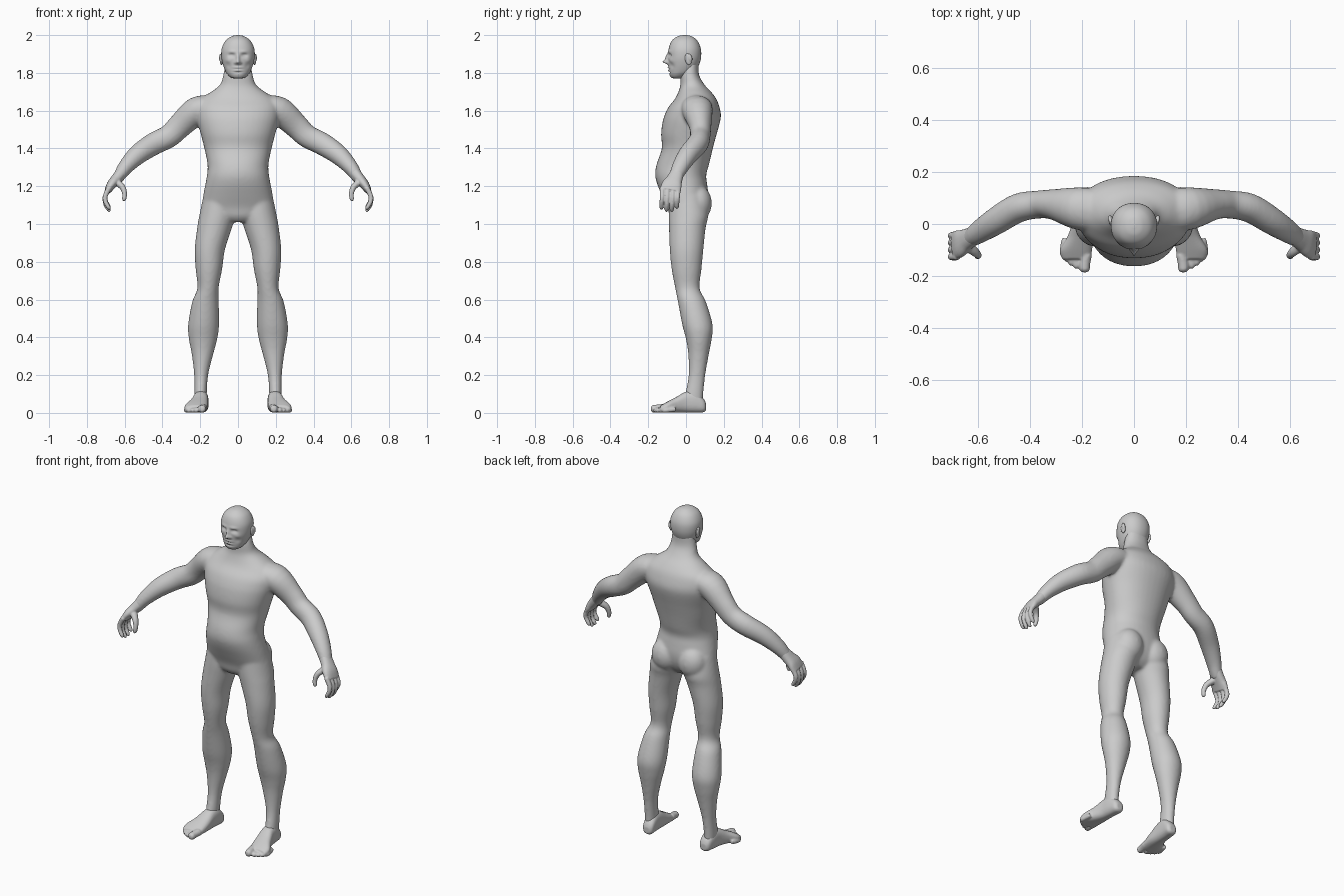
import bpy, bmesh
from math import sin, cos, pi, exp, copysign
from mathutils import Vector, Matrix


def refine(rows, k):
    """Catmull-Rom resampling of rows of numbers."""
    out = []
    for i in range(len(rows) - 1):
        p0, p1, p2 = rows[max(i - 1, 0)], rows[i], rows[i + 1]
        p3 = rows[min(i + 2, len(rows) - 1)]
        for j in range(k):
            t = j / k
            out.append([b + 0.5 * t * (c - a + t * (2*a - 5*b + 4*c - d + t * (3*(b - c) + d - a)))
                        for a, b, c, d in zip(p0, p1, p2, p3)])
    return out + [list(rows[-1])]


def oval(n, power):
    for i in range(n):
        c, s = cos(2 * pi * i / n), sin(2 * pi * i / n)
        yield copysign(abs(c) ** (2 / power), c), copysign(abs(s) ** (2 / power), s)


def loft(bm, rings):
    vs = [[bm.verts.new(p) for p in r] for r in rings]
    n = len(vs[0])
    for a, b in zip(vs, vs[1:]):
        for i in range(n):
            bm.faces.new((a[i], a[(i + 1) % n], b[(i + 1) % n], b[i]))
    bm.faces.new(vs[0][::-1])
    bm.faces.new(vs[-1])


def stack(bm, rows, s=1, power=2.0, n=40, k=4):
    """Horizontal rings: z, centre x, half width, front y, back y."""
    loft(bm, [[Vector((s * (cx + rx * c), (yf + yb) / 2 + (yb - yf) / 2 * d, z))
               for c, d in oval(n, power)] for z, cx, rx, yf, yb in refine(rows, k)])


def tube(bm, rows, s=1, power=2.0, axis=None, n=24, k=4):
    """Swept rings: x, y, z, thickness radius, width radius."""
    rows = refine(rows, k)
    pts = [Vector(r[:3]) for r in rows]
    rings = []
    for i, r in enumerate(rows):
        t = Vector(axis) if axis else (pts[min(i + 1, len(pts) - 1)] - pts[max(i - 1, 0)]).normalized()
        ref = Vector((1, 0, 0)) if abs(t.y) > 0.8 else Vector((0, 1, 0))
        v = (ref - t * ref.dot(t)).normalized()
        u = t.cross(v)
        ring = [pts[i] + u * r[3] * c + v * r[4] * d for c, d in oval(n, power)]
        rings.append([Vector((s * p.x, p.y, p.z)) for p in ring])
    loft(bm, rings)


def ball(bm, centre, size, turn=0.0):
    m = Matrix.Translation(centre) @ Matrix.Rotation(turn, 4, 'X') @ Matrix.Diagonal((*size, 1))
    bmesh.ops.create_uvsphere(bm, u_segments=24, v_segments=16, radius=1, matrix=m)


def finish(name, bm, voxel=None, iterations=0):
    bmesh.ops.recalc_face_normals(bm, faces=bm.faces)
    for f in bm.faces:
        f.smooth = True
    me = bpy.data.meshes.new(name)
    bm.to_mesh(me)
    bm.free()
    ob = bpy.data.objects.new(name, me)
    bpy.context.collection.objects.link(ob)
    if voxel:
        rm = ob.modifiers.new("Fuse", 'REMESH')
        rm.mode = 'VOXEL'
        rm.voxel_size = voxel
        rm.use_smooth_shade = True
        sm = ob.modifiers.new("Soften", 'SMOOTH')
        sm.factor = 0.5
        sm.iterations = iterations
    return ob


# Body: torso, arms and legs fused
bm = bmesh.new()
stack(bm, [(1.86, 0, .066, -.015, .066), (1.79, 0, .078, -.028, .069), (1.735, 0, .097, -.03, .10),
           (1.695, 0, .15, -.042, .137), (1.66, 0, .20, -.06, .162), (1.62, 0, .222, -.092, .177),
           (1.58, 0, .222, -.112, .185), (1.54, 0, .215, -.124, .18), (1.475, 0, .197, -.132, .162)],
      power=2.15)
stack(bm, [(1.58, 0, .222, -.112, .185), (1.54, 0, .215, -.124, .18), (1.475, 0, .197, -.132, .162),
           (1.40, 0, .178, -.128, .142), (1.315, 0, .161, -.156, .122), (1.26, 0, .164, -.163, .107),
           (1.21, 0, .173, -.152, .112), (1.15, 0, .184, -.127, .118), (1.09, 0, .188, -.10, .11),
           (1.04, 0, .15, -.085, .085), (1.01, 0, .07, -.06, .05)], power=2.15)
for s in (-1, 1):
    # arm
    tube(bm, [(.12, .05, 1.63, .05, .08), (.215, .06, 1.602, .074, .082), (.305, .075, 1.522, .066, .06),
              (.365, .075, 1.465, .061, .054), (.445, .062, 1.425, .06, .056), (.53, .012, 1.368, .053, .053),
              (.595, -.03, 1.302, .041, .045), (.632, -.055, 1.248, .031, .036), (.645, -.062, 1.23, .027, .034)], s)
    # leg
    stack(bm, [(1.15, .095, .088, -.09, .10), (1.05, .108, .096, -.092, .118), (.98, .124, .092, -.09, .104),
               (.865, .149, .08, -.086, .092), (.76, .154, .07, -.076, .082), (.66, .159, .056, -.057, .072),
               (.59, .172, .07, -.043, .105), (.467, .182, .082, -.02, .141), (.39, .185, .075, 0, .136),
               (.31, .188, .057, .012, .121), (.2, .195, .037, .014, .102), (.1, .198, .033, -.004, .092),
               (.05, .197, .032, -.005, .09)], s)
    # buttock
    ball(bm, (s * .088, .062, 1.11), (.084, .075, .095))
finish("body", bm, .008, 10)

# Hands with curled fingers and thumb
bm = bmesh.new()
for s in (-1, 1):
    tube(bm, [(.615, -.045, 1.275, .03, .036), (.645, -.06, 1.238, .028, .042), (.67, -.075, 1.208, .025, .053),
              (.69, -.083, 1.175, .018, .055)], s, 2.3)
    for y, drop in ((-.126, .012), (-.099, 0), (-.071, 0), (-.044, .016)):
        tube(bm, [(.68, y, 1.195, .014, .014), (.702, y, 1.15, .013, .013), (.702, y - .002, 1.108 + drop, .012, .012),
                  (.686, y - .004, 1.078 + drop, .011, .011), (.678, y - .004, 1.066 + drop, .006, .006)], s, n=14)
    tube(bm, [(.645, -.08, 1.225, .02, .024), (.612, -.108, 1.195, .016, .018), (.6, -.12, 1.16, .013, .014),
              (.603, -.124, 1.132, .011, .012), (.606, -.125, 1.122, .006, .006)], s, n=14)
finish("hands", bm, .004, 3)

# Feet with a separate big toe
bm = bmesh.new()
for s in (-1, 1):
    tube(bm, [(.19, .106, .032, .018, .018), (.19, .092, .04, .037, .033), (.194, .05, .058, .057, .038),
              (.198, 0, .057, .056, .041), (.207, -.05, .043, .042, .05), (.222, -.1, .03, .029, .061),
              (.222, -.135, .02, .019, .055)], s, 2.5, axis=(0, -1, 0))
    for x, y, r in ((.19, -.186, .021), (.221, -.172, .014), (.241, -.16, .013), (.259, -.145, .013), (.273, -.126, .013)):
        tube(bm, [(x - .008, y + .07, r + .006, r, r), (x, y + .03, r + .002, r, r),
                  (x, y + .01, r, r * .95, r * .95), (x, y, r, r * .5, r * .5)], s, n=14)
finish("feet", bm, .005, 4)

# Head with sculpted face
bm = bmesh.new()
stack(bm, [(2.0, 0, .008, -.015, .005), (1.993, 0, .035, -.045, .032), (1.97, 0, .066, -.075, .06),
           (1.93, 0, .086, -.091, .078), (1.885, 0, .088, -.095, .08), (1.845, 0, .08, -.093, .07),
           (1.81, 0, .067, -.09, .05), (1.79, 0, .054, -.087, .02), (1.775, 0, .036, -.078, -.01),
           (1.77, 0, .012, -.06, -.03)], power=2.15, n=96, k=7)
# x, z, spread x, spread z, push along y
face = [(.034, 1.893, .015, .009, .014), (.03, 1.912, .022, .007, -.005), (0, 1.858, .011, .011, -.026),
        (0, 1.88, .008, .02, -.014), (.014, 1.853, .007, .007, -.008), (0, 1.828, .022, .005, -.006),
        (0, 1.821, .024, .0028, .006), (0, 1.813, .018, .005, -.006), (0, 1.802, .02, .005, .005),
        (.034, 1.892, .009, .005, -.005), (.055, 1.865, .014, .012, -.004), (.05, 1.838, .014, .015, .005)]
for v in bm.verts:
    if v.co.y < -.02:
        x, z = abs(v.co.x), v.co.z
        v.co.y += min(1, (-.02 - v.co.y) / .03) * sum(
            d * exp(-((x - fx) / sx) ** 2 - ((z - fz) / sz) ** 2) for fx, fz, sx, sz, d in face)
finish("head", bm)

# Ears
bm = bmesh.new()
for s in (-1, 1):
    ball(bm, (s * .088, .012, 1.872), (.009, .018, .032), .2)
    ball(bm, (s * .093, .02, 1.88), (.007, .013, .022), .3)
finish("ears", bm, .003, 3)
